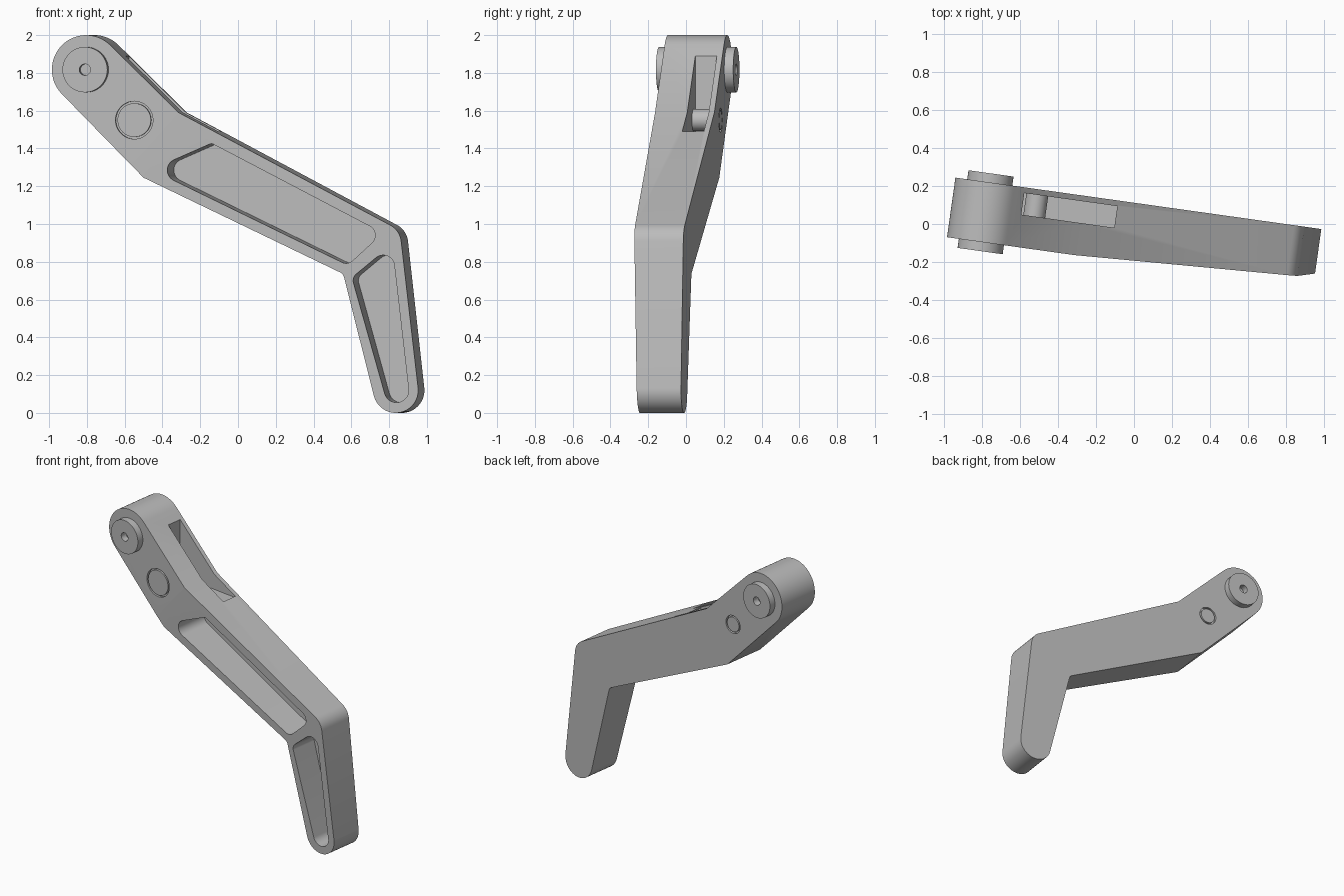
import bpy, bmesh, math
from math import cos, sin, pi, tau
from mathutils import Vector

cube = bpy.data.objects.get("Cube")
if cube:
    bpy.data.objects.remove(cube, do_unlink=True)

grey = bpy.data.materials.new("plain_grey")
grey.use_nodes = True
COLOUR = (0.5, 0.5, 0.5, 1)
grey.diffuse_color = COLOUR
grey.node_tree.nodes["Principled BSDF"].inputs["Base Color"].default_value = COLOUR

TILT = math.radians(-8)          # whole part is turned slightly about z
FRONT, BACK = -0.206, 0.111      # flat faces at the hub end
HUB = (-0.783, 1.817)
PIN = (-0.526, 1.55)


def disc(centre, r, n=48):
    return [(centre[0] + r * cos(tau * i / n), centre[1] + r * sin(tau * i / n)) for i in range(n)]


def belt(circles):
    """Outline wrapped counter-clockwise round circles (x, z, radius); negative radius is concave."""
    n = len(circles)
    angles = []
    for i in range(n):
        x, z, r = circles[i]
        x2, z2, r2 = circles[(i + 1) % n]
        angles.append(math.atan2(z2 - z, x2 - x) - math.acos((r - r2) / math.hypot(x2 - x, z2 - z)))
    pts = []
    for i, (x, z, r) in enumerate(circles):
        if r == 0:
            pts.append((x, z))
            continue
        start, end = angles[i - 1], angles[i]
        turn = (end - start) % tau if r > 0 else -((start - end) % tau)
        steps = max(4, int(abs(turn) / 0.1))
        for k in range(steps + 1):
            a = start + turn * k / steps
            pts.append((x + r * cos(a), z + r * sin(a)))
    return pts


def prism(name, pts, v0, v1, slope=None):
    bm = bmesh.new()
    face = bm.faces.new([bm.verts.new((u, v0, z)) for u, z in pts])
    out = bmesh.ops.extrude_face_region(bm, geom=[face])
    moved = [g for g in out["geom"] if isinstance(g, bmesh.types.BMVert)]
    bmesh.ops.translate(bm, verts=moved, vec=(0, v1 - v0, 0))
    if slope:                    # plane that thins the part away from the hub
        cut = bmesh.ops.bisect_plane(bm, geom=bm.verts[:] + bm.edges[:] + bm.faces[:],
                                     plane_co=slope[0], plane_no=slope[1], clear_outer=True)
        bmesh.ops.holes_fill(bm, edges=[e for e in bm.edges if e.is_boundary], sides=0)
    bmesh.ops.recalc_face_normals(bm, faces=bm.faces)
    mesh = bpy.data.meshes.new(name)
    bm.to_mesh(mesh)
    bm.free()
    mesh.materials.append(grey)
    ob = bpy.data.objects.new(name, mesh)
    bpy.context.collection.objects.link(ob)
    ob.rotation_euler.z = TILT
    return ob


def activate(ob):
    bpy.ops.object.select_all(action="DESELECT")
    ob.select_set(True)
    bpy.context.view_layer.objects.active = ob


def carve(ob, pts, v0, v1):
    cutter = prism("cutter", pts, v0, v1)
    cutter.hide_render = True
    mod = ob.modifiers.new("carve", "BOOLEAN")
    mod.operation, mod.solver, mod.object = "DIFFERENCE", "EXACT", cutter
    activate(ob)
    bpy.ops.object.modifier_apply(modifier=mod.name)
    bpy.data.objects.remove(cutter, do_unlink=True)


# Bent arm: leg tip, outer elbow, upper bend, hub, lower bend, inner elbow
outline = belt([(0.861, 0.12, 0.12), (0.784, 0.897, 0.11), (-0.289, 1.59, 0), (*HUB, 0.183),
                (-0.476, 1.245, 0), (0.55, 0.708, -0.04)])
arm = prism("arm", outline, FRONT, BACK,
            slope=(Vector((-0.289, FRONT, 1.59)), Vector((0.0311, -1, -0.0278))))

# Front pockets
upper_pocket = belt([(-0.29, 1.285, 0.06), (0.60, 0.842, 0.05), (0.70, 0.94, 0.055), (-0.115, 1.405, 0.02)])
leg_pocket = belt([(0.682, 0.70, 0.045), (0.865, 0.12, 0.065), (0.797, 0.775, 0.06)])
carve(arm, upper_pocket, -0.4, 0.05)
carve(arm, leg_pocket, -0.4, 0.05)

# Slot in the top, crossed by the pin
carve(arm, [(-0.595, 1.48), (-0.1, 1.48), (-0.1, 2.1), (-0.595, 2.1)], -0.034, 0.081)
prism("cross_pin", disc(PIN, 0.058), -0.06, 0.09)

# Pin heads sit flush in round recesses
for side, face, inward, r in (("front", FRONT, 1, 0.1), ("back", BACK, -1, 0.064)):
    depth = 0.018 * inward
    carve(arm, disc(PIN, r), face - depth, face + depth)
    prism(side + "_pin_head", disc(PIN, r - 0.011), face, face + 1.3 * depth)

# Bosses on both sides of the hub, each with a small centre hole
for side, face, outward in (("front", FRONT, -1), ("back", BACK, 1)):
    boss = prism(side + "_boss", disc(HUB, 0.12), face - 0.1 * outward, face + 0.048 * outward)
    carve(boss, disc(HUB, 0.03, 24), face - 0.04 * outward, face + 0.1 * outward)

for ob in bpy.context.scene.objects:
    if ob.type == "MESH":
        activate(ob)
        bpy.ops.object.shade_smooth_by_angle(angle=math.radians(25))
